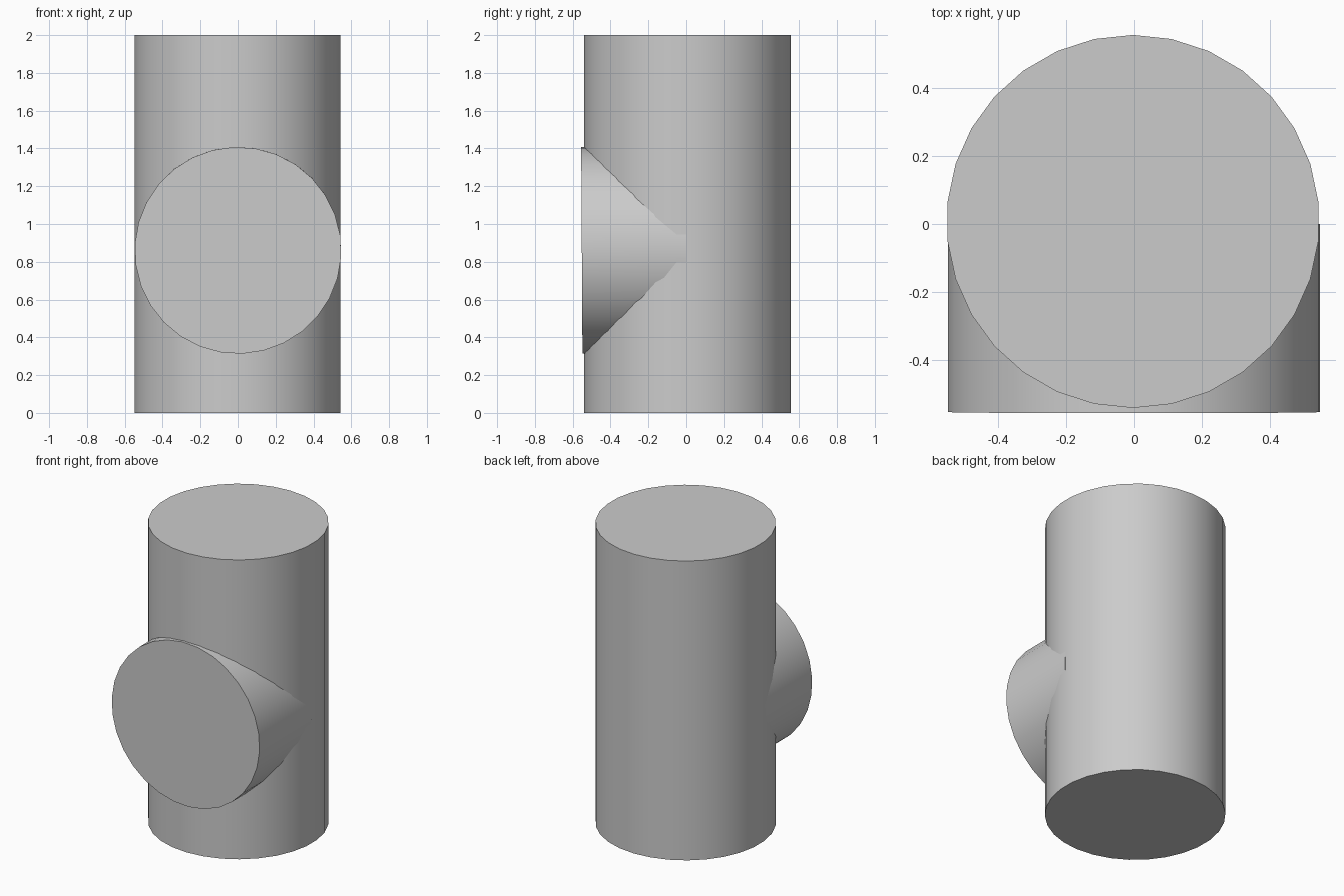
import bpy
from math import radians

# Remove the default cube
cube = bpy.data.objects.get("Cube")
if cube:
    bpy.data.objects.remove(cube, do_unlink=True)

SIDES = 30
RADIUS = 0.5475

# Single grey finish
grey = bpy.data.materials.new("plain_grey")
grey.use_nodes = True
colour = (0.6, 0.6, 0.6, 1)
grey.diffuse_color = colour
grey.node_tree.nodes["Principled BSDF"].inputs["Base Color"].default_value = colour


def pipe(name, length, centre, rotation=(0, 0, 0)):
    bpy.ops.mesh.primitive_cylinder_add(vertices=SIDES, radius=RADIUS, depth=length,
                                        location=centre, rotation=rotation)
    obj = bpy.context.object
    obj.name = name
    obj.data.materials.append(grey)
    bpy.ops.object.shade_smooth_by_angle(angle=radians(30))
    return obj


# Upright main cylinder
pipe("main_column", 2, (-0.003, 0.0075, 1))

# Short branch pointing forward, with a very slight tilt and roll
branch = pipe("front_branch", 0.552, (0, -0.276, 0.862), (radians(90.35), 0, 0))
branch.rotation_euler.rotate_axis("Z", radians(2.3))
